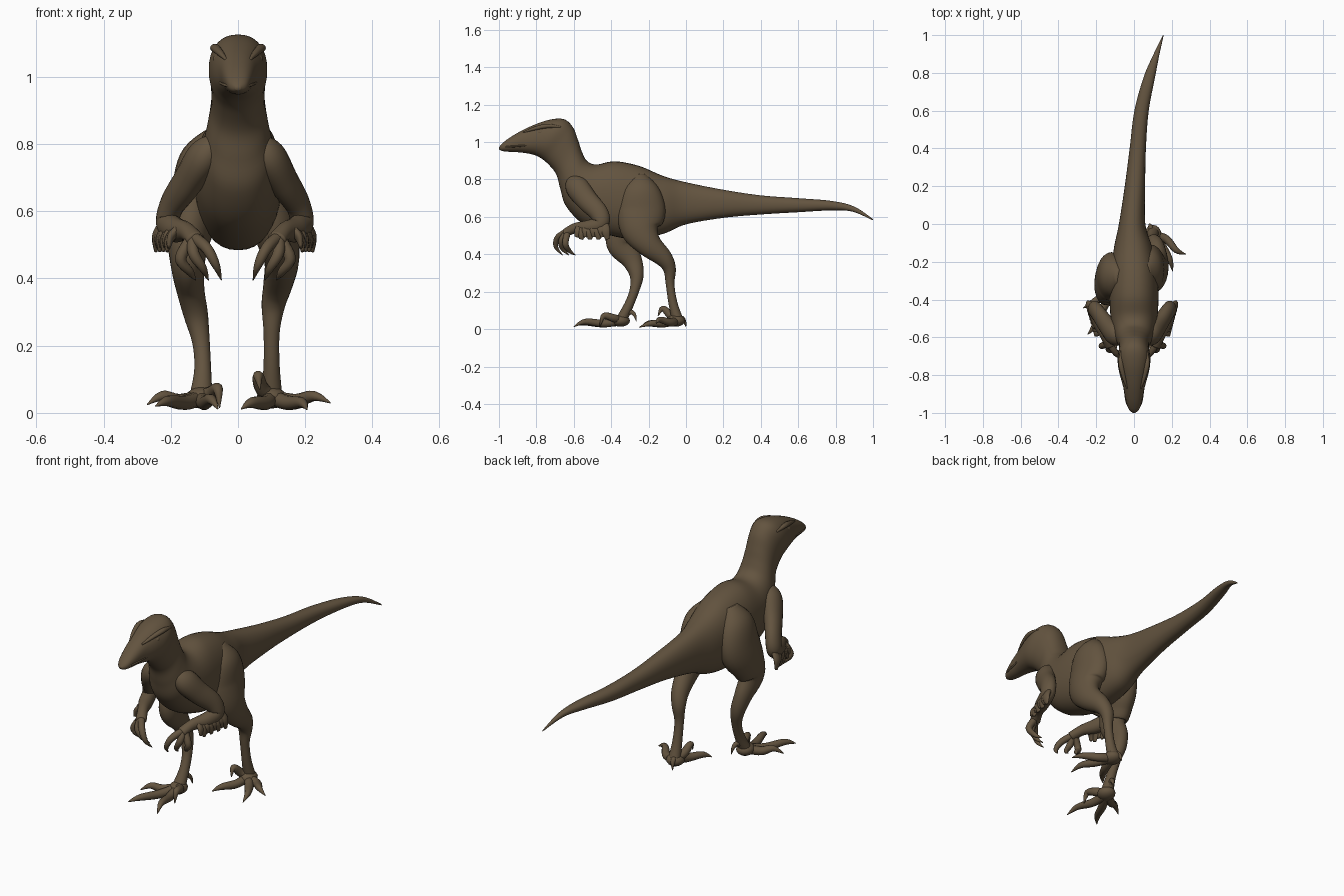
import bpy, bmesh, math
from mathutils import Vector

if "Cube" in bpy.data.objects:
    bpy.data.objects.remove(bpy.data.objects["Cube"], do_unlink=True)

hide = bpy.data.materials.new("brown hide")
hide.use_nodes = True
hide_colour = (.125, .088, .05, 1)
hide.diffuse_color = hide_colour
hide.node_tree.nodes["Principled BSDF"].inputs["Base Color"].default_value = hide_colour


def spline(rows, steps):
    """Resample rows of numbers along a Catmull-Rom curve."""
    result = []
    last = len(rows) - 1
    for i in range(last):
        before, start = rows[max(i - 1, 0)], rows[i]
        end, after = rows[i + 1], rows[min(i + 2, last)]
        for k in range(steps):
            t = k / steps
            result.append([
                b + t * ((c - a) + t * ((2 * a - 5 * b + 4 * c - d)
                                        + t * (3 * b - a - 3 * c + d))) / 2
                for a, b, c, d in zip(before, start, end, after)])
    result.append(list(rows[last]))
    return result


def finish(name, bm):
    bmesh.ops.recalc_face_normals(bm, faces=bm.faces[:])
    mesh = bpy.data.meshes.new(name)
    bm.to_mesh(mesh)
    bm.free()
    mesh.materials.append(hide)
    mesh.shade_smooth()
    part = bpy.data.objects.new(name, mesh)
    bpy.context.scene.collection.objects.link(part)
    return part


def loft(name, rings, sides, power=1.0):
    """Skin rings given as centre, sideways axis and upright axis."""
    def swell(value):
        return math.copysign(abs(value) ** power, value)
    bm = bmesh.new()
    loops = []
    for centre, across, upright in rings:
        loop = []
        for k in range(sides):
            angle = math.tau * k / sides
            loop.append(bm.verts.new(centre + across * swell(math.cos(angle))
                                     + upright * swell(math.sin(angle))))
        loops.append(loop)
    for one, two in zip(loops, loops[1:]):
        for k in range(sides):
            n = (k + 1) % sides
            bm.faces.new((one[k], one[n], two[n], two[k]))
    bm.faces.new(loops[0])
    bm.faces.new(loops[-1])
    return finish(name, bm)


def tube(name, rows, sides=16, steps=6):
    """Rows hold x, y, z, sideways radius and in-plane radius."""
    rows = spline(rows, steps)
    points = [Vector(row[:3]) for row in rows]
    rings = []
    for i, row in enumerate(rows):
        along = (points[min(i + 1, len(rows) - 1)] - points[max(i - 1, 0)]).normalized()
        across = Vector((1, 0, 0))
        across = (across - along * across.dot(along)).normalized()
        rings.append((points[i], across * max(row[3], .001),
                      along.cross(across) * max(row[4], .001)))
    return loft(name, rings, sides)


def digit(name, points, radius):
    """A toe or finger that swells at the knuckle and ends in a claw."""
    taper = (1, .95, .68, .08)
    return tube(name, [(*p, radius * t, radius * t) for p, t in zip(points, taper)], 10)


def ball(name, centre, size):
    bm = bmesh.new()
    bmesh.ops.create_uvsphere(bm, u_segments=16, v_segments=10, radius=1)
    for v in bm.verts:
        v.co = Vector(centre) + Vector([a * b for a, b in zip(v.co, size)])
    return finish(name, bm)


# Body from tail to snout: top y, top z, bottom y, bottom z, centre x, half width
outline = [
    (1, .588, .998, .582, .155, .002), (.9, .655, .89, .628, .118, .016),
    (.78, .685, .78, .635, .082, .03), (.6, .7, .6, .625, .04, .038),
    (.4, .715, .4, .613, .02, .043), (.2, .745, .2, .595, .005, .054),
    (0, .785, 0, .56, -.01, .07), (-.12, .818, -.12, .51, -.005, .1),
    (-.25, .872, -.25, .485, 0, .122), (-.38, .897, -.38, .495, 0, .13),
    (-.48, .88, -.54, .555, 0, .122), (-.53, .9, -.64, .655, 0, .105),
    (-.557, .95, -.672, .75, 0, .09), (-.577, 1.01, -.695, .83, 0, .08),
    (-.605, 1.08, -.745, .89, 0, .081), (-.655, 1.123, -.79, .922, 0, .087),
    (-.74, 1.117, -.83, .936, 0, .077), (-.84, 1.08, -.89, .945, 0, .056),
    (-.925, 1.035, -.945, .948, 0, .042), (-.978, .997, -.982, .952, 0, .028),
    (-1, .972, -.999, .96, 0, .008)]
rings = []
for ty, tz, by, bz, cx, width in spline(outline, 6):
    rings.append((Vector((cx, (ty + by) / 2, (tz + bz) / 2)),
                  Vector((max(width, .001), 0, 0)),
                  Vector((0, (ty - by) / 2, (tz - bz) / 2))))
loft("body", rings, 36, .9)

# Face
for s, side in ((1, "left"), (-1, "right")):
    ball(side + "_eye", (s * .063, -.775, 1.052), (.012, .018, .014))
    tube(side + "_brow", [(s * .036, -.87, 1.052, .004, .004), (s * .054, -.81, 1.072, .011, .01),
                          (s * .069, -.74, 1.086, .014, .012), (s * .07, -.67, 1.08, .004, .005)], 12)
    tube(side + "_lip", [(s * .012, -.988, .972, .004, .004), (s * .036, -.95, .975, .006, .005),
                         (s * .048, -.88, .98, .006, .005), (s * .06, -.81, .985, .003, .003)], 8)

# Legs, the left one back and the right one forward
tube("left_leg", [
    (.055, -.25, .82, .03, .04), (.08, -.245, .74, .07, .105),
    (.092, -.24, .63, .073, .13), (.115, -.245, .535, .066, .105),
    (.13, -.2, .455, .052, .07), (.118, -.12, .38, .043, .048),
    (.105, -.088, .32, .035, .034), (.1, -.085, .24, .024, .023),
    (.1, -.07, .14, .024, .024), (.1, -.045, .05, .032, .03)], 24)
tube("right_leg", [
    (-.07, -.28, .83, .03, .04), (-.1, -.28, .75, .075, .105),
    (-.122, -.28, .63, .079, .13), (-.145, -.32, .53, .066, .105),
    (-.15, -.345, .455, .053, .08), (-.142, -.29, .37, .042, .055),
    (-.125, -.264, .29, .036, .038), (-.11, -.275, .21, .026, .026),
    (-.105, -.305, .13, .025, .025), (-.11, -.345, .05, .034, .03)], 24)

# Feet: each toe runs from the foot pad through two knuckles to the claw tip
feet = {
    "left": ((.1, -.055, .045), {
        "outer_toe": ((.17, -.08, .035), (.225, -.14, .05), (.275, -.16, .03)),
        "middle_toe": ((.15, -.12, .03), (.19, -.19, .03), (.205, -.25, .01)),
        "inner_toe": ((.08, -.13, .03), (.04, -.2, .03), (.01, -.235, .012)),
        "sickle_toe": ((.07, -.085, .075), (.06, -.125, .11), (.065, -.15, .07)),
        "spur": ((.09, -.025, .06), (.085, -.008, .04), (.08, 0, .01))}),
    "right": ((-.11, -.35, .045), {
        "outer_toe": ((-.175, -.39, .035), (-.225, -.42, .05), (-.27, -.445, .025)),
        "middle_toe": ((-.16, -.44, .03), (-.21, -.54, .035), (-.245, -.585, .02)),
        "inner_toe": ((-.1, -.44, .03), (-.08, -.54, .04), (-.06, -.6, .012)),
        "sickle_toe": ((-.075, -.39, .06), (-.06, -.44, .07), (-.055, -.46, .015)),
        "spur": ((-.1, -.3, .09), (-.09, -.275, .075), (-.085, -.265, .04))})}
for side, (pad, toes) in feet.items():
    ball(side + "_foot_pad", pad, (.045, .05, .032))
    for toe, points in toes.items():
        radius = .014 if toe == "spur" else .023
        digit(side + "_" + toe, (pad, *points), radius)

# Arms with hands and a fringe of feathers
for s, side in ((1, "left"), (-1.1, "right")):
    tube(side + "_arm", [
        (s * .05, -.6, .81, .03, .03), (s * .09, -.585, .765, .05, .062),
        (s * .135, -.53, .69, .044, .058), (s * .178, -.465, .62, .037, .05),
        (s * .19, -.455, .565, .035, .042), (s * .17, -.52, .545, .035, .038),
        (s * .14, -.59, .54, .026, .028), (s * .115, -.645, .515, .028, .022)], 20)
    wrist = (s * .122, -.63, .525)
    for i, finger in enumerate(("inner", "middle", "outer")):
        shift = s * .035 * i
        digit(side + "_" + finger + "_finger",
              (wrist, (s * .085 + shift, -.685 + .02 * i, .49 - .015 * i),
               (s * .06 + shift, -.695 + .035 * i, .44 - .01 * i),
               (s * .045 + shift, -.66 + .035 * i, .395)), .018)
    for i in range(8):
        t = i / 7
        root = Vector((s * (.195 - .045 * t), -.44 - .12 * t, .575 - .02 * t))
        tip = Vector((s * (.222 - .035 * t), -.42 - .165 * t, .48 + .012 * (i % 2)))
        middle = root.lerp(tip, .5) + Vector((s * .012, 0, 0))
        tube(side + "_feather_" + str(i + 1),
             [(*root, .014, .022), (*middle, .013, .026), (*tip, .005, .011)], 10)
